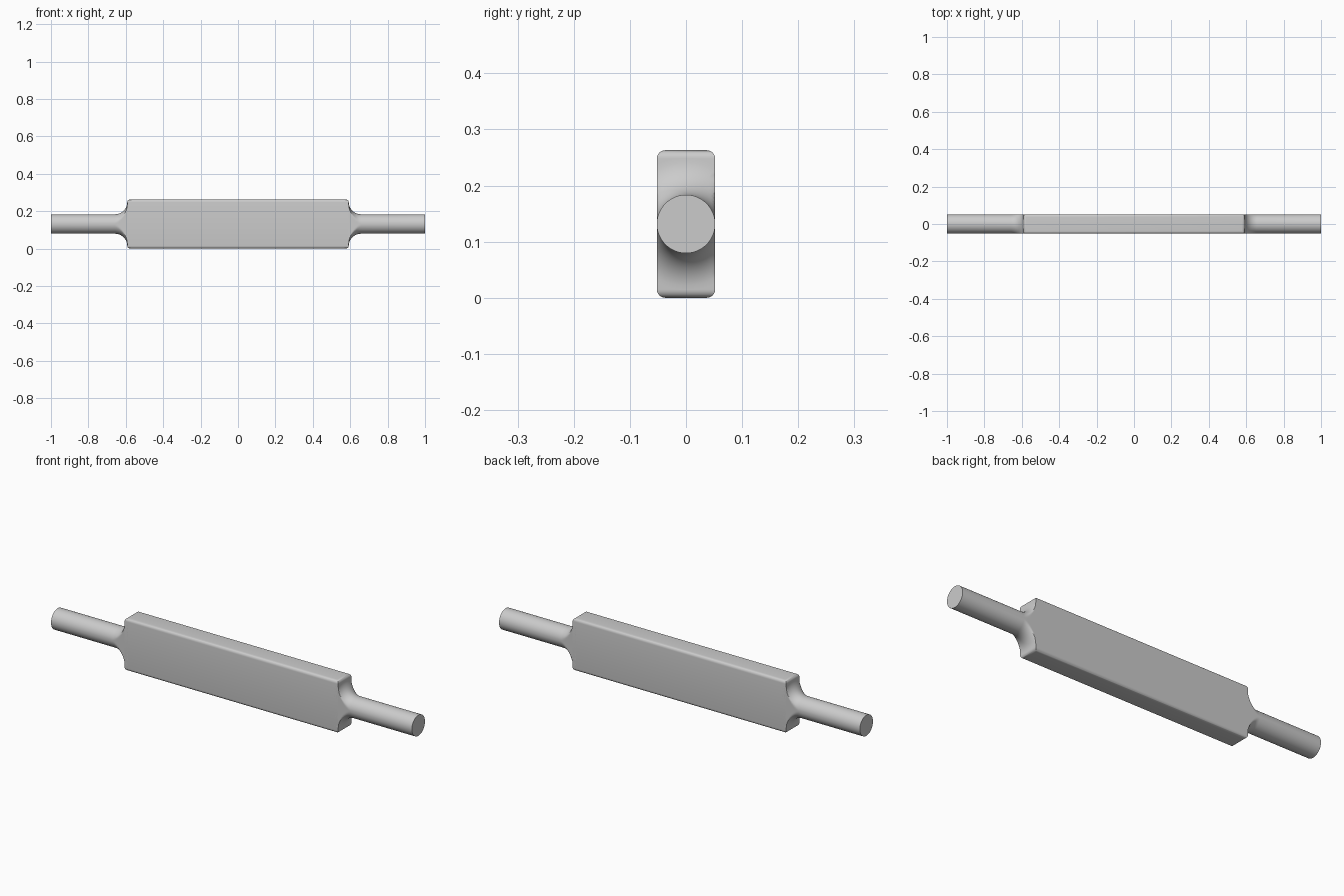
import bpy, bmesh, math

if "Cube" in bpy.data.objects:
    bpy.data.objects.remove(bpy.data.objects["Cube"])

ZC, R, HALF_X = 0.1315, 0.052, 0.592
HALF_Z, FILLET, SIDES = 0.1315, 0.066, 96

grey = bpy.data.materials.new("plain grey")
grey.diffuse_color = (0.6, 0.6, 0.6, 1)
grey.use_nodes = True
grey.node_tree.nodes["Principled BSDF"].inputs["Base Color"].default_value = grey.diffuse_color


def finish(bm, name):
    bmesh.ops.recalc_face_normals(bm, faces=bm.faces[:])
    mesh = bpy.data.meshes.new(name)
    bm.to_mesh(mesh)
    bm.free()
    ob = bpy.data.objects.new(name, mesh)
    bpy.context.collection.objects.link(ob)
    mesh.materials.append(grey)
    bpy.ops.object.select_all(action='DESELECT')
    ob.select_set(True)
    bpy.context.view_layer.objects.active = ob
    bpy.ops.object.shade_smooth_by_angle(angle=math.radians(32))
    return ob


# Central block, rounded on the long edges and the top and bottom end edges
bm = bmesh.new()
bmesh.ops.create_cube(bm, size=1)
for v in bm.verts:
    v.co = (v.co.x * 2 * HALF_X, v.co.y * 2 * R, v.co.z * 2 * HALF_Z + ZC)
edges = [e for e in bm.edges if abs(e.verts[0].co.z - e.verts[1].co.z) < 1e-4]
bmesh.ops.bevel(bm, geom=edges, offset=0.015, segments=6, profile=0.5,
                affect='EDGES', clamp_overlap=True)
finish(bm, "block")


# Round handles whose flared root is trimmed to the block thickness
def handle(name, side):
    profile = [(HALF_X - 0.02, R + FILLET)]
    for i in range(13):
        a = math.pi / 2 * i / 12
        profile.append((HALF_X + FILLET * (1 - math.cos(a)),
                        R + FILLET * (1 - math.sin(a))))
    profile.append((1.0, R))
    bm = bmesh.new()
    rings = []
    for x, r in profile:
        ring = []
        for k in range(SIDES):
            t = 2 * math.pi * k / SIDES
            y = max(-R, min(R, r * math.cos(t)))
            ring.append(bm.verts.new((side * x, y, ZC + r * math.sin(t))))
        rings.append(ring)
    for a, b in zip(rings, rings[1:]):
        for k in range(SIDES):
            n = (k + 1) % SIDES
            bm.faces.new((a[k], a[n], b[n], b[k]))
    bm.faces.new(rings[0])
    bm.faces.new(rings[-1])
    finish(bm, name)


handle("right_handle", 1)
handle("left_handle", -1)
